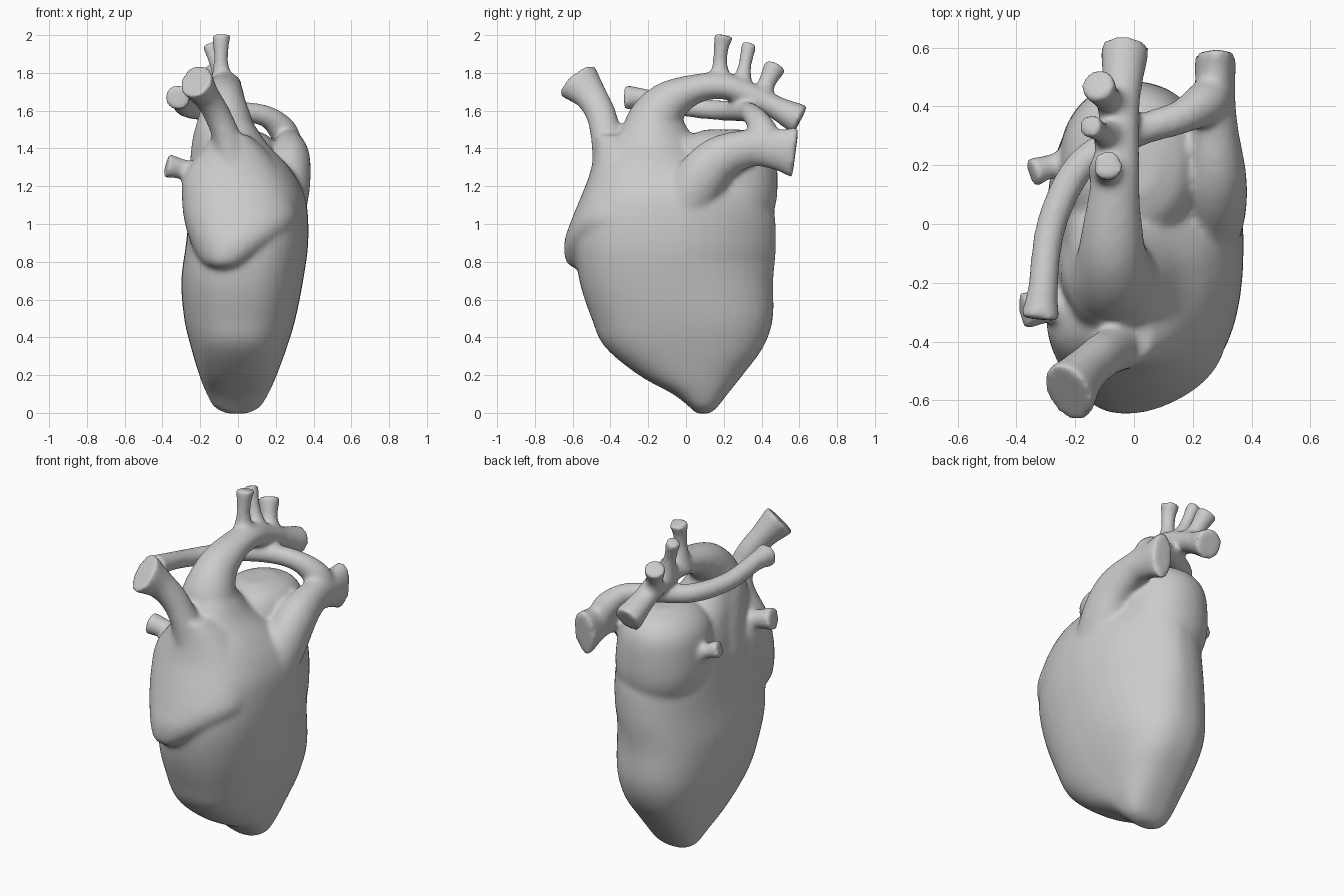
import bpy, bmesh, math
from mathutils import Vector

SIDES = 40
bm = bmesh.new()


def skin(rings):
    """Close a stack of rings into a capped shell."""
    vs = [[bm.verts.new(p) for p in ring] for ring in rings]
    n = len(vs[0])
    faces = [bm.faces.new(vs[0][::-1]), bm.faces.new(vs[-1])]
    for a, b in zip(vs, vs[1:]):
        for i in range(n):
            j = (i + 1) % n
            faces.append(bm.faces.new((a[i], a[j], b[j], b[i])))
    bmesh.ops.recalc_face_normals(bm, faces=faces)


def spline(rows, steps=6):
    """Catmull-Rom interpolation of rows of numbers."""
    rows = [Vector(r) for r in rows]
    p = [2 * rows[0] - rows[1]] + rows + [2 * rows[-1] - rows[-2]]
    out = []
    for k in range(1, len(p) - 2):
        a, b, c, d = p[k - 1:k + 3]
        for s in range(steps):
            t = s / steps
            out.append(0.5 * (2 * b + (c - a) * t + (2 * a - 5 * b + 4 * c - d) * t * t
                              + (3 * b - a - 3 * c + d) * t ** 3))
    return out + [rows[-1]]


def spow(v, e):
    return math.copysign(abs(v) ** e, v)


def chamber(rows, power=2.1, lean=False):
    """Loft of rounded sections: z, x min, x max, y min, y max.
    lean makes the rear right corner full low down and slim higher up."""
    rings = []
    for z, x0, x1, y0, y1 in spline(rows):
        corner = 2.6 - min(max((z - .3) / .5, 0), 1) * .9 if lean else power
        ring = []
        for i in range(SIDES):
            a = 2 * math.pi * i / SIDES
            e = 2 / (corner if i < SIDES / 4 else power)
            ring.append(((x0 + x1) / 2 + (x1 - x0) / 2 * spow(math.cos(a), e),
                         (y0 + y1) / 2 + (y1 - y0) / 2 * spow(math.sin(a), e), z))
        rings.append(ring)
    skin(rings)


def vessel(rows, ref=(1, 0, 0)):
    """Tube through x, y, z, radius and an optional sideways scale."""
    pts = spline([tuple(r) + (1,) * (5 - len(r)) for r in rows])
    pos = [Vector(p[:3]) for p in pts]
    side = Vector(ref)
    rings = []
    for k, c in enumerate(pos):
        t = (pos[min(k + 1, len(pos) - 1)] - pos[max(k - 1, 0)]).normalized()
        side = (side - t * side.dot(t)).normalized()
        up = t.cross(side)
        r, wide = pts[k][3], pts[k][4]
        rings.append([c + r * (side * math.cos(a) * wide + up * math.sin(a))
                      for a in (2 * math.pi * i / SIDES for i in range(SIDES))])
    skin(rings)


# ventricles, sloping up into the aorta root
chamber([(-.004, -.06, .05, .055, .125), (.03, -.125, .115, .02, .165), (.1, -.165, .16, -.07, .22),
         (.2, -.205, .205, -.25, .3), (.35, -.25, .26, -.43, .41), (.5, -.285, .305, -.5, .46),
         (.7, -.3, .345, -.565, .462), (.9, -.275, .372, -.585, .477), (1.1, -.255, .365, -.555, .46),
         (1.22, -.245, .325, -.505, .38), (1.32, -.235, .255, -.46, .22), (1.42, -.23, .16, -.39, .08),
         (1.52, -.22, .09, -.335, .0), (1.6, -.19, .035, -.275, -.03)], 2.45, True)
# front atrium, overhanging the ventricle
chamber([(.76, -.14, .0, -.58, -.3), (.8, -.2, .08, -.635, -.2), (.9, -.25, .22, -.645, -.1),
         (1.0, -.28, .31, -.615, -.1), (1.1, -.295, .31, -.575, -.1), (1.25, -.29, .25, -.515, -.1),
         (1.38, -.2, .16, -.485, -.15), (1.47, -.13, .06, -.48, -.28)], 2.2)
# rear atrium
chamber([(.95, -.18, .2, .0, .42), (1.1, -.245, .25, -.05, .475), (1.25, -.255, .25, -.08, .485),
         (1.38, -.235, .22, -.06, .47), (1.46, -.17, .17, .0, .41), (1.5, -.08, .08, .1, .3)])

# front vein
vessel([(-.02, -.36, 1.25, .14, .9), (-.055, -.415, 1.44, .088, .9), (-.11, -.45, 1.58, .08, .88),
        (-.17, -.505, 1.68, .088, .82), (-.225, -.576, 1.76, .124, .76)])
# aorta arch
vessel([(-.04, -.14, 1.15, .23), (-.07, -.17, 1.4, .18), (-.07, -.17, 1.53, .15),
        (-.075, -.09, 1.645, .115), (-.07, .05, 1.715, .078, 1.2), (-.06, .2, 1.73, .07, 1.15),
        (-.05, .35, 1.68, .062, 1.1), (-.04, .47, 1.62, .062, 1.1), (-.03, .605, 1.55, .085)])
# arch branches
for path in ([(-.08, .18, 1.72, .08), (-.09, .18, 1.83, .043), (-.09, .185, 1.93, .041), (-.09, .2, 2.0, .055)],
             [(-.07, .29, 1.7, .07), (-.11, .31, 1.83, .037), (-.15, .335, 1.955, .044)],
             [(-.06, .4, 1.66, .07), (-.09, .425, 1.74, .047), (-.125, .475, 1.84, .063)]):
    vessel(path)
# pulmonary trunk, flattened at its open end
vessel([(.22, -.06, 1.0, .14, .9), (.262, .05, 1.2, .14, .85), (.275, .17, 1.34, .122, .88),
        (.272, .33, 1.4, .1, .82), (.276, .46, 1.395, .104, .66), (.277, .58, 1.38, .138, .5)])
# crossing pulmonary artery
vessel([(-.32, -.325, 1.67, .07), (-.31, -.22, 1.665, .052), (-.28, .0, 1.62, .052),
        (-.18, .2, 1.6, .054), (0, .31, 1.595, .054), (.15, .36, 1.57, .058),
        (.24, .41, 1.49, .075), (.27, .44, 1.4, .07)])
# side veins
for y0, y1, z, r in ((-.28, -.295, 1.31, .066), (.2, .175, 1.3, .054)):
    vessel([(-.14, y0, z - .1, .13), (-.26, y0, z - .03, r * .85), (-.38 if y0 < 0 else -.35, y1, z, r)],
           ref=(0, 0, 1))

mesh = bpy.data.meshes.new("heart")
bm.to_mesh(mesh)
bm.free()
heart = bpy.data.objects.new("heart", mesh)
bpy.context.collection.objects.link(heart)

# fuse all parts and soften the joins
remesh = heart.modifiers.new("fuse", 'REMESH')
remesh.mode = 'VOXEL'
remesh.voxel_size = 0.013
remesh.use_smooth_shade = True
soft = heart.modifiers.new("soften", 'SMOOTH')
soft.factor = 0.5
soft.iterations = 16
